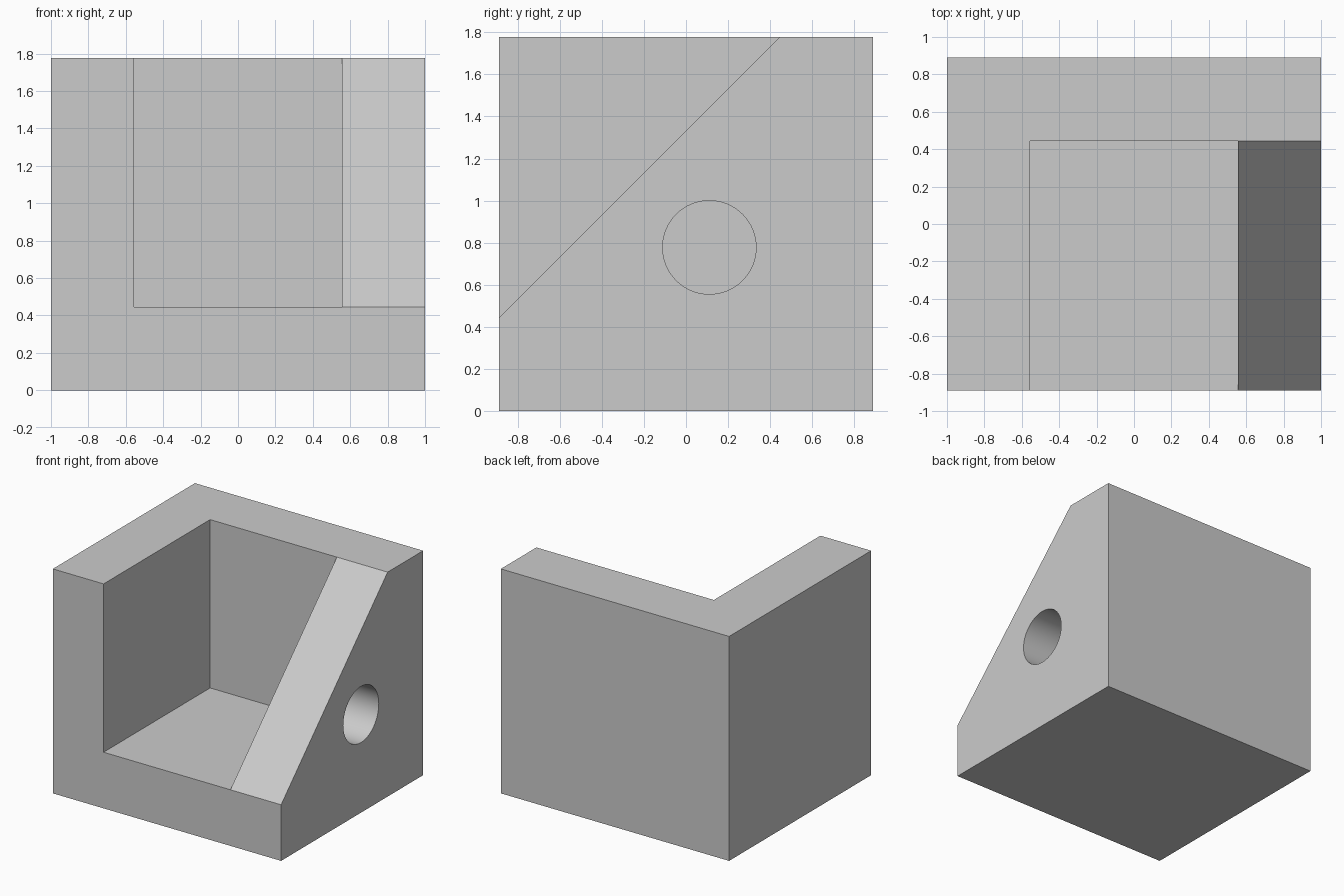
import bpy, bmesh
from math import cos, sin, tau, radians

default_cube = bpy.data.objects.get("Cube")
if default_cube:
    bpy.data.objects.remove(default_cube, do_unlink=True)

U = 2 / 9  # design module: the block is 9 x 8 x 8 modules

grey = bpy.data.materials.new("plain_grey")
grey.use_nodes = True
grey.diffuse_color = (0.6, 0.6, 0.6, 1)
grey.node_tree.nodes["Principled BSDF"].inputs["Base Color"].default_value = (0.6, 0.6, 0.6, 1)


def prism(name, profile, x0, x1):
    """Extrude a (y, z) profile from x0 to x1, all in modules."""
    bm = bmesh.new()
    face = bm.faces.new([bm.verts.new((x0 * U, y * U, z * U)) for y, z in profile])
    moved = bmesh.ops.extrude_face_region(bm, geom=[face])["geom"]
    bmesh.ops.translate(bm, vec=((x1 - x0) * U, 0, 0),
                        verts=[g for g in moved if isinstance(g, bmesh.types.BMVert)])
    bmesh.ops.recalc_face_normals(bm, faces=bm.faces)
    mesh = bpy.data.meshes.new(name)
    bm.to_mesh(mesh)
    bm.free()
    mesh.materials.append(grey)
    obj = bpy.data.objects.new(name, mesh)
    bpy.context.collection.objects.link(obj)
    return obj


def rect(y0, y1, z0, z1):
    return [(y0, z0), (y1, z0), (y1, z1), (y0, z1)]


def cut(body, cutter):
    """Subtract the cutter from the body, then discard it."""
    cutter.hide_render = True
    mod = body.modifiers.new(cutter.name, 'BOOLEAN')
    mod.operation = 'DIFFERENCE'
    mod.solver = 'EXACT'
    mod.object = cutter
    bpy.ops.object.select_all(action='DESELECT')
    bpy.context.view_layer.objects.active = body
    body.select_set(True)
    bpy.ops.object.modifier_apply(modifier=mod.name)
    bpy.data.objects.remove(cutter, do_unlink=True)


# Solid block
body = prism("corner_bracket", rect(-4, 4, 0, 8), -4.5, 4.5)

# Sloped top of the right wall
cut(body, prism("slope_cutter", [(-5, 1), (3, 9), (-5, 9)], 2, 5))

# Pocket open to the front and top
cut(body, prism("pocket_cutter", rect(-5, 2, 2, 9), -2.5, 2.5))

# Round hole through the right wall
SIDES = 64
circle = [(0.5 + cos(tau * i / SIDES), 3.5 + sin(tau * i / SIDES)) for i in range(SIDES)]
cut(body, prism("hole_cutter", circle, 2, 5))

bpy.ops.object.shade_smooth_by_angle(angle=radians(30))
